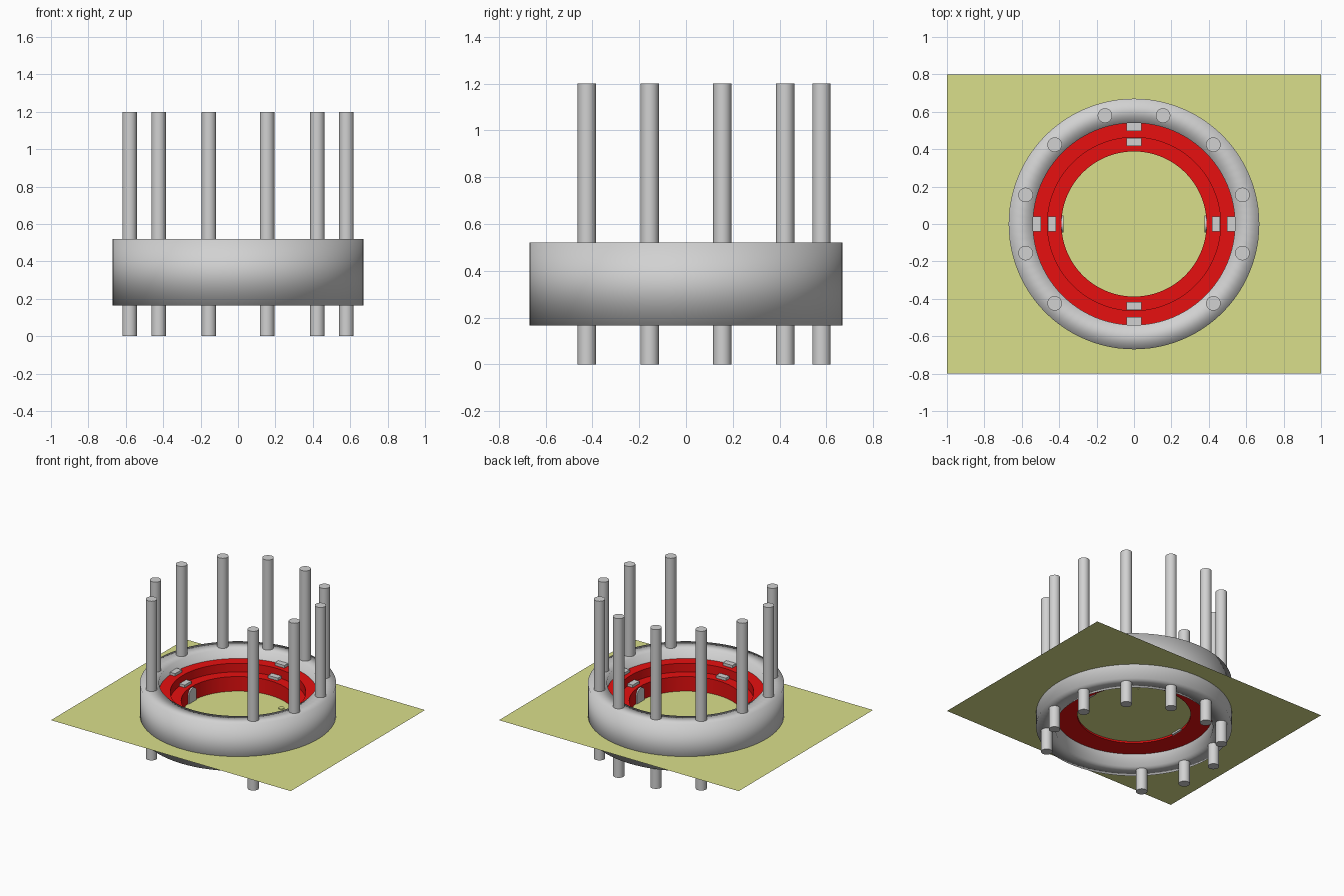
import bpy, bmesh, math
from mathutils import Matrix

if "Cube" in bpy.data.objects:
    bpy.data.objects.remove(bpy.data.objects["Cube"])


def material(name, rgb):
    m = bpy.data.materials.new(name)
    m.diffuse_color = (*rgb, 1)
    m.use_nodes = True
    m.node_tree.nodes["Principled BSDF"].inputs["Base Color"].default_value = m.diffuse_color
    return m


GREY = material("light_grey", (0.64, 0.64, 0.64))
RED = material("red", (0.8, 0.005, 0.005))
OLIVE = material("pale_olive", (0.70, 0.74, 0.26))


def finish(name, bm, mat, smooth=None):
    bmesh.ops.recalc_face_normals(bm, faces=bm.faces)
    me = bpy.data.meshes.new(name)
    bm.to_mesh(me)
    bm.free()
    me.materials.append(mat)
    ob = bpy.data.objects.new(name, me)
    bpy.context.collection.objects.link(ob)
    if smooth:
        bpy.ops.object.select_all(action='DESELECT')
        ob.select_set(True)
        bpy.context.view_layer.objects.active = ob
        if smooth == "all":
            bpy.ops.object.shade_smooth()
        else:
            bpy.ops.object.shade_smooth_by_angle(angle=math.radians(35))
    return ob


def lathe(name, profile, mat, smooth, n=96):
    """Revolve a closed (radius, z) profile around the z axis."""
    bm = bmesh.new()
    rings = []
    for i in range(n):
        a = 2 * math.pi * i / n
        rings.append([bm.verts.new((r * math.cos(a), r * math.sin(a), z)) for r, z in profile])
    k = len(profile)
    for i in range(n):
        p, q = rings[i], rings[(i + 1) % n]
        for j in range(k):
            bm.faces.new((p[j], q[j], q[(j + 1) % k], p[(j + 1) % k]))
    return finish(name, bm, mat, smooth)


def box(name, center, size, mat):
    bm = bmesh.new()
    bmesh.ops.create_cube(bm, size=1, matrix=Matrix.Translation(center) @ Matrix.Diagonal((*size, 1)))
    return finish(name, bm, mat)


# Flat field sheet
bm = bmesh.new()
bm.faces.new([bm.verts.new(p) for p in ((-1, -.8, .275), (1, -.8, .275), (1, .8, .275), (-1, .8, .275))])
finish("field", bm, OLIVE)

# Outer wall ring, softly shaded over its square section
lathe("outer_ring", [(.54, .165), (.67, .165), (.67, .52), (.54, .52)], GREY, "all")

# Two-tier seating bowl
lathe("seating_tiers", [(.541, .45), (.463, .45), (.463, .385), (.388, .385), (.388, .262), (.541, .262)],
      RED, "angle")

# Ten posts, with a gap at the front
for i, deg in enumerate((15, 45, 75, 105, 135, 165, 195, 225, 315, 345)):
    a = math.radians(deg)
    bm = bmesh.new()
    bmesh.ops.create_cone(bm, cap_ends=True, segments=32, radius1=.039, radius2=.039, depth=1.2,
                          matrix=Matrix.Translation((.6 * math.cos(a), .6 * math.sin(a), .6)))
    finish(f"post_{i}", bm, GREY, "angle")

# Stair blocks on each tier, at four sides
for r, z in ((.518, .455), (.438, .39)):
    for s in (-1, 1):
        box("stair_block_side", (s * r, 0, z), (.043, .08, .03), GREY)
        box("stair_block_end", (0, s * r, z), (.08, .043, .03), GREY)

# Arched doors on the inner wall
for s in (-1, 1):
    bm = bmesh.new()
    outline = [(-.045, .262), (.045, .262)]
    outline += [(.045 * math.cos(math.pi * t / 16), .335 + .045 * math.sin(math.pi * t / 16)) for t in range(17)]
    face = bm.faces.new([bm.verts.new((s * .39, y, z)) for y, z in outline])
    ext = bmesh.ops.extrude_face_region(bm, geom=[face])
    bmesh.ops.translate(bm, verts=[v for v in ext["geom"] if isinstance(v, bmesh.types.BMVert)],
                        vec=(-s * .014, 0, 0))
    finish("arched_door", bm, GREY, "angle")

# Small marker disc on the field
bm = bmesh.new()
bmesh.ops.create_cone(bm, cap_ends=True, segments=24, radius1=.02, radius2=.02, depth=.006,
                      matrix=Matrix.Translation((.18, .26, .277)))
finish("field_marker", bm, OLIVE, "angle")
